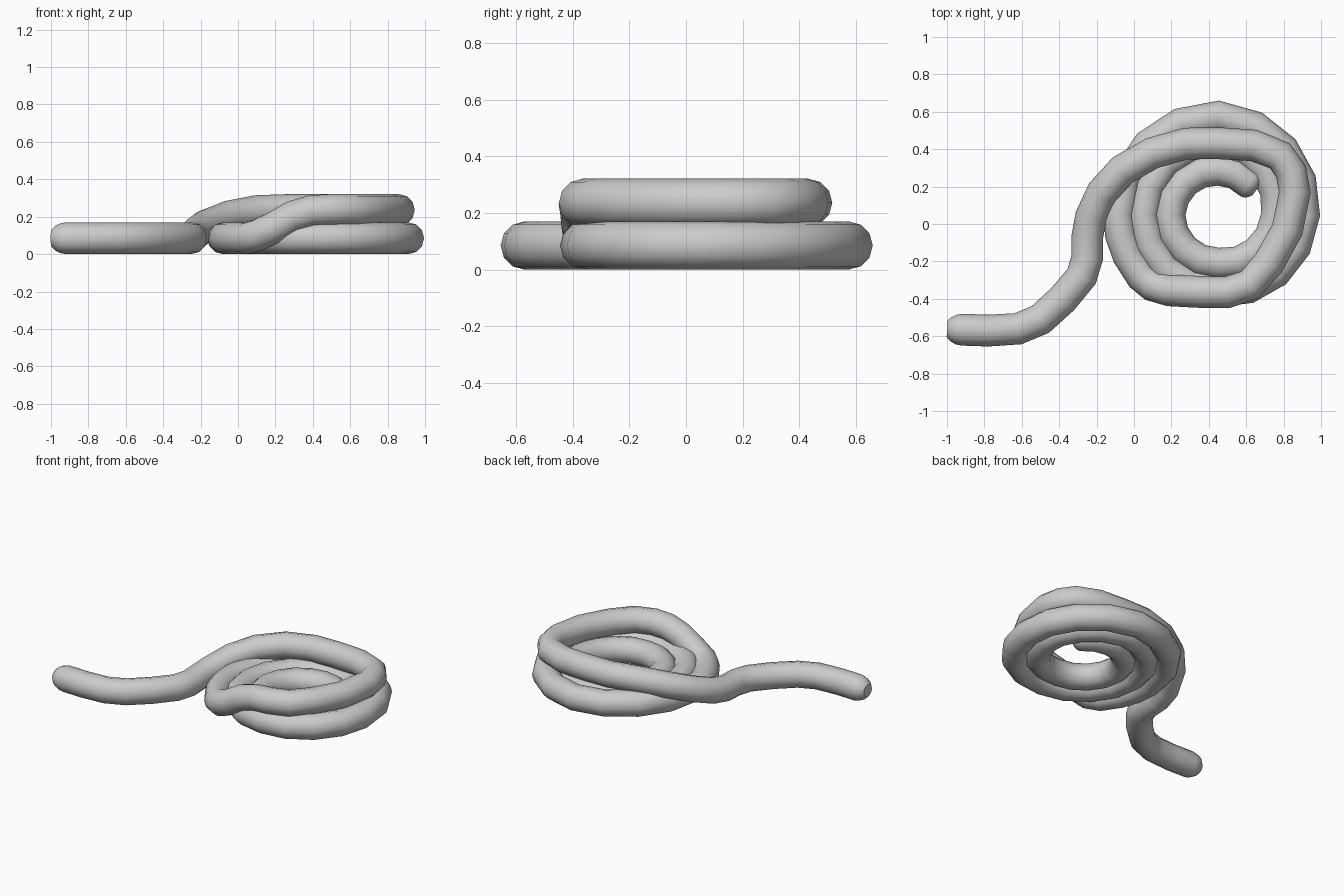
import bpy
from math import sin, cos, pi, radians
from mathutils import Vector

if "Cube" in bpy.data.objects:
    bpy.data.objects.remove(bpy.data.objects["Cube"], do_unlink=True)

THICK = 0.085          # rope radius
LOW, HIGH = 0.085, 0.236  # centre heights of the two layers
CENTRE = Vector((0.45, 0.05))

# Loose tail on the ground
tail = [(x, y, LOW) for x, y in (
    (-0.92, -0.565), (-0.78, -0.57), (-0.62, -0.56), (-0.5, -0.51), (-0.38, -0.4),
    (-0.28, -0.28), (-0.25, -0.18))]

# Climb onto the coil
climb = [(-0.25, -0.07, 0.09), (-0.23, 0.04, 0.11), (-0.17, 0.17, 0.155),
         (-0.06, 0.29, 0.2), (0.1, 0.38, 0.23)]

# Upper loop resting on the coil
upper = [(x, y, HIGH) for x, y in (
    (0.28, 0.43), (0.45, 0.432), (0.64, 0.42), (0.78, 0.365), (0.84, 0.28), (0.86, 0.17),
    (0.82, -0.03), (0.72, -0.21), (0.62, -0.325), (0.5, -0.365))]

# Drop back down to the ground layer
drop = [(0.39, -0.365, 0.23), (0.29, -0.36, 0.2), (0.19, -0.355, 0.14),
        (0.1, -0.33, 0.1), (0.04, -0.28, LOW), (-0.03, -0.17, LOW), (-0.07, -0.06, LOW)]

# Flat spiral, radius given at each quarter turn going clockwise from the left
quarters = [0.53, 0.525, 0.46, 0.41, 0.40, 0.385, 0.315, 0.262, 0.26, 0.24, 0.235]
STEPS = 4
spiral = []
for i in range(9 * STEPS + 3):
    q, t = divmod(i / STEPS, 1)
    r = quarters[int(q)] * (1 - t) + quarters[int(q) + 1] * t
    a = pi - i * pi / 2 / STEPS
    spiral.append((CENTRE.x + r * cos(a), CENTRE.y + r * sin(a), LOW))

path = [Vector(p) for p in tail + climb + upper + drop + spiral]
rope = [(p, 1.0) for p in path]


# Rounded ends made of a few shrinking rings
def rounded_end(tip, before, length):
    d = (tip - before).normalized()
    return [(tip + d * length * f, s) for f, s in ((0.4, 0.93), (0.75, 0.75), (1, 0.5))]


rope = rounded_end(path[0], path[1], 0.08)[::-1] + rope
rope += rounded_end(path[-1], path[-2], 0.05)

# Sweep a round section along the path
curve = bpy.data.curves.new("rope", "CURVE")
curve.dimensions = "3D"
curve.twist_mode = "Z_UP"
curve.bevel_depth = THICK
curve.bevel_resolution = 4
curve.use_fill_caps = True
spline = curve.splines.new("POLY")
spline.points.add(len(rope) - 1)
for point, (pos, size) in zip(spline.points, rope):
    point.co = (*pos, 1)
    point.radius = size

obj = bpy.data.objects.new("coiled_rope", curve)
bpy.context.collection.objects.link(obj)
bpy.ops.object.select_all(action="DESELECT")
obj.select_set(True)
bpy.context.view_layer.objects.active = obj
bpy.ops.object.convert(target="MESH")
obj = bpy.context.object
bpy.ops.object.shade_smooth_by_angle(angle=radians(60))

# Plain grey
grey = bpy.data.materials.new("light grey")
grey.use_nodes = True
colour = (0.6, 0.6, 0.6, 1)
grey.diffuse_color = colour
grey.node_tree.nodes["Principled BSDF"].inputs["Base Color"].default_value = colour
obj.data.materials.clear()
obj.data.materials.append(grey)
